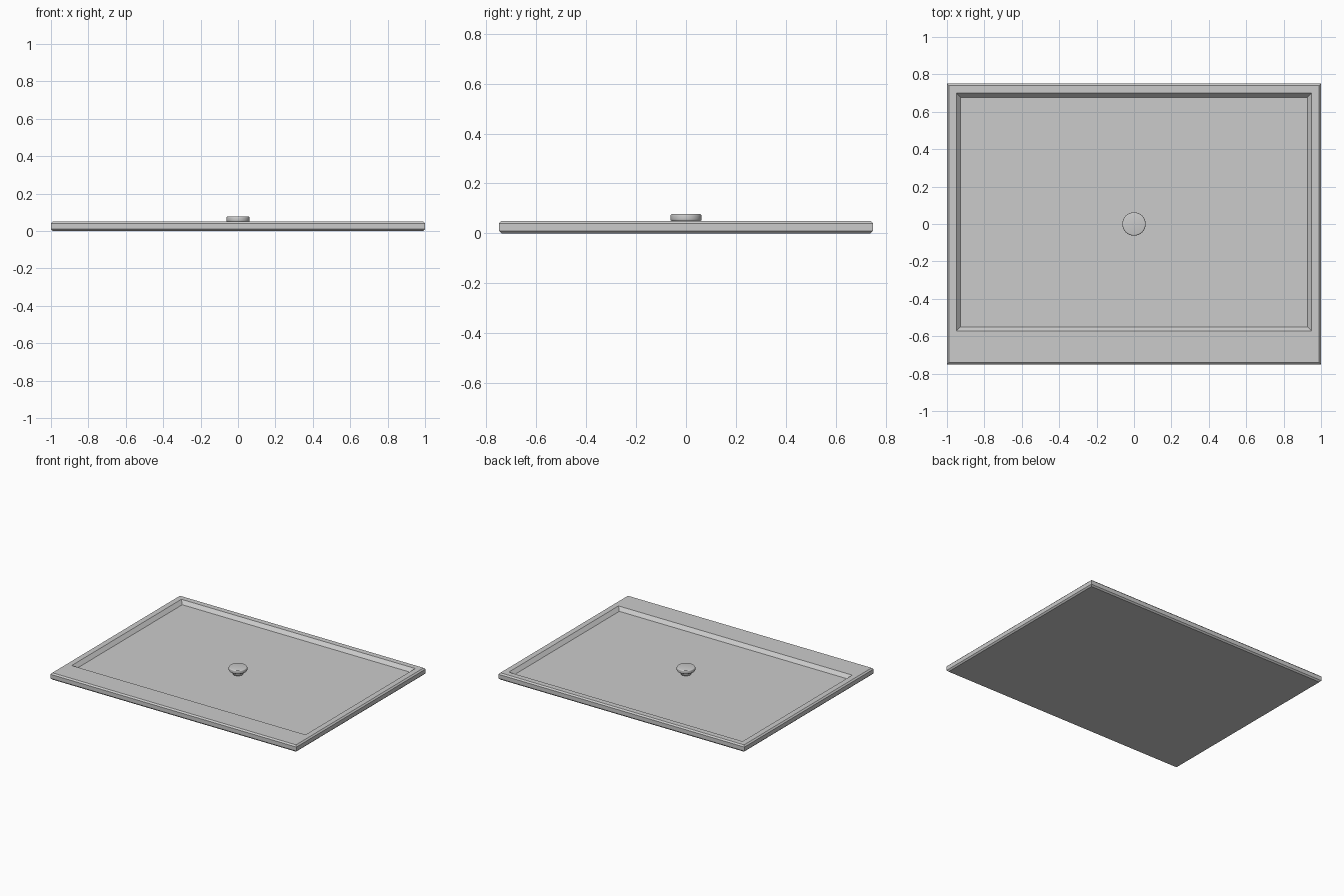
import bpy, bmesh

if "Cube" in bpy.data.objects:
    bpy.data.objects.remove(bpy.data.objects["Cube"])

def add_object(name, bm):
    bmesh.ops.recalc_face_normals(bm, faces=bm.faces)
    me = bpy.data.meshes.new(name)
    bm.to_mesh(me)
    bm.free()
    ob = bpy.data.objects.new(name, me)
    bpy.context.collection.objects.link(ob)
    return ob

# Tray: stacked rectangular loops (x0, x1, y0, y1, z), outside up then into the basin
C = 0.01
X, Y, H = 1.0, 0.75, 0.05
loops = [
    (-X + C, X - C, -Y + C, Y - C, 0),
    (-X, X, -Y, Y, C),
    (-X, X, -Y, Y, H - C),
    (-X + C, X - C, -Y + C, Y - C, H),
    (-0.95, 0.95, -0.573, 0.70, H),
    (-0.927, 0.927, -0.55, 0.677, 0.025),
]
bm = bmesh.new()
rings = [[bm.verts.new(p) for p in ((a, c, z), (b, c, z), (b, d, z), (a, d, z))]
         for a, b, c, d, z in loops]
for lo, hi in zip(rings, rings[1:]):
    for i in range(4):
        j = (i + 1) % 4
        bm.faces.new((lo[i], lo[j], hi[j], hi[i]))
bm.faces.new(rings[0][::-1])
bm.faces.new(rings[-1])
add_object("shower_tray", bm)

def disc(name, radius, z0, z1, bevel=0.0):
    bm = bmesh.new()
    bmesh.ops.create_cone(bm, cap_ends=True, segments=32, radius1=radius,
                          radius2=radius, depth=z1 - z0)
    bmesh.ops.translate(bm, verts=bm.verts, vec=(0, 0, (z0 + z1) / 2))
    if bevel:
        rims = [e for e in bm.edges if abs(e.verts[0].co.z - e.verts[1].co.z) < 1e-6]
        bmesh.ops.bevel(bm, geom=rims, offset=bevel, segments=3,
                        profile=0.5, affect='EDGES')
    for f in bm.faces:
        f.smooth = True
    return add_object(name, bm)

# Drain: raised cap on a short stem
disc("drain_cap", 0.0625, 0.05, 0.077, 0.006)
disc("drain_stem", 0.035, 0.025, 0.052)
